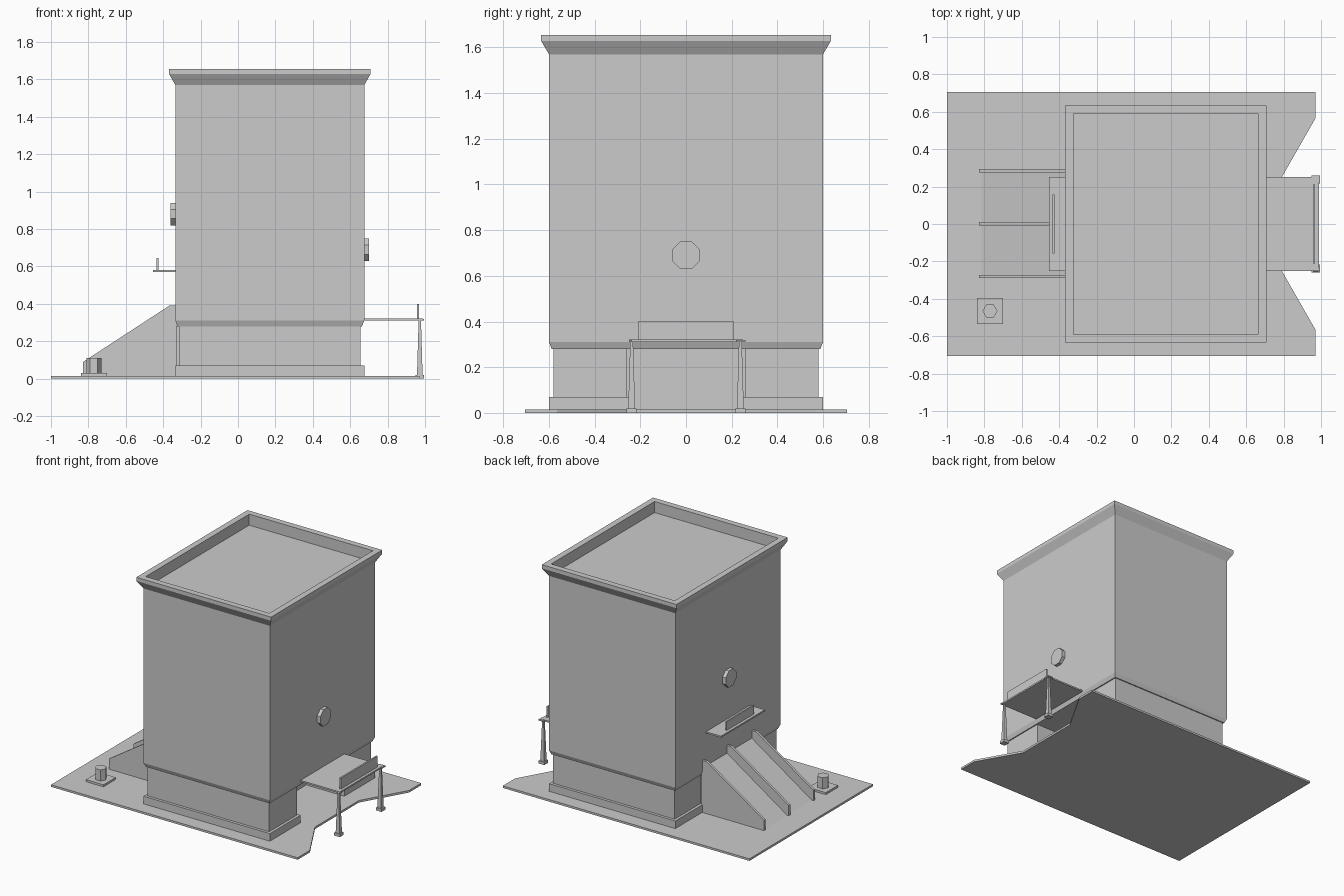
import bpy, bmesh, math
from mathutils import Matrix, Vector

if "Cube" in bpy.data.objects:
    bpy.data.objects.remove(bpy.data.objects["Cube"])


def make_object(name, bm):
    bmesh.ops.recalc_face_normals(bm, faces=bm.faces)
    mesh = bpy.data.meshes.new(name)
    bm.to_mesh(mesh)
    bm.free()
    obj = bpy.data.objects.new(name, mesh)
    bpy.context.collection.objects.link(obj)
    return obj


def box(name, x, y, z):
    bm = bmesh.new()
    bmesh.ops.create_cube(bm, size=1)
    for v in bm.verts:
        v.co = Vector([(a + b) / 2 + c * (b - a) for (a, b), c in zip((x, y, z), v.co)])
    return make_object(name, bm)


def extrude(name, points, offset):
    bm = bmesh.new()
    face = bm.faces.new([bm.verts.new(p) for p in points])
    ext = bmesh.ops.extrude_face_region(bm, geom=[face])
    bmesh.ops.translate(bm, vec=offset,
                        verts=[g for g in ext["geom"] if isinstance(g, bmesh.types.BMVert)])
    return make_object(name, bm)


def rect_loft(name, rings):
    """Stack rectangles given as (half x, half y, z) around the tower axis."""
    bm = bmesh.new()
    loops = [[bm.verts.new((CX + sx * hx, sy * hy, z))
              for sx, sy in ((-1, -1), (1, -1), (1, 1), (-1, 1))] for hx, hy, z in rings]
    for a, b in zip(loops, loops[1:]):
        for i in range(4):
            j = (i + 1) % 4
            bm.faces.new((a[i], a[j], b[j], b[i]))
    bm.faces.new(loops[0])
    bm.faces.new(loops[-1])
    return make_object(name, bm)


def prism(name, sides, r1, r2, depth, matrix):
    bm = bmesh.new()
    bmesh.ops.create_cone(bm, cap_ends=True, segments=sides, radius1=r1, radius2=r2,
                          depth=depth, matrix=matrix)
    return make_object(name, bm)


CX = 0.17  # tower axis
G = 0.015  # slab top

# Ground slab with a trapezoid notch
half = [(0.79, 0.25), (0.97, 0.565), (0.97, 0.705), (-1, 0.705)]
outline = half + [(x, -y) for x, y in reversed(half)]
extrude("ground_slab", [(x, y, 0) for x, y in outline], (0, 0, G))

# Base: plinth and wall, each with a bay open under the platform
BAY = 0.37
for name, hx, hy, gap, z in (("plinth", 0.505, 0.6, 0.25, (G, 0.07)),
                             ("base_wall", 0.485, 0.58, 0.26, (0.07, 0.29))):
    x0, x1 = CX - hx, CX + hx
    side = [(x0, hy), (x1, hy), (x1, gap), (BAY, gap)]
    shape = side + [(x, -y) for x, y in reversed(side)]
    extrude(name, [(x, y, z[0]) for x, y in shape], (0, 0, z[1] - z[0]))

# Tower body, flared cornice and sunken roof
rect_loft("tower_with_cornice", [
    (0.493, 0.588, 0.28), (0.505, 0.6, 0.31), (0.505, 0.6, 1.57),
    (0.538, 0.634, 1.628), (0.538, 0.634, 1.655),
    (0.494, 0.59, 1.655), (0.494, 0.59, 1.575)])

# Octagonal wall discs
for name, x, z in (("right_wall_disc", 0.687, 0.69), ("left_wall_disc", -0.347, 0.88)):
    m = (Matrix.Translation((x, 0, z)) @ Matrix.Rotation(math.pi / 2, 4, 'Y')
         @ Matrix.Rotation(math.pi / 8, 4, 'Z'))
    prism(name, 8, 0.065, 0.065, 0.026, m)

# Left ledge and right platform with upright boards
box("left_ledge", (-0.455, -0.33), (-0.25, 0.25), (0.57, 0.581))
box("left_ledge_board", (-0.435, -0.425), (-0.157, 0.157), (0.581, 0.645))
box("platform", (0.67, 0.988), (-0.25, 0.25), (0.31, 0.321))
box("platform_board", (0.957, 0.969), (-0.21, 0.21), (0.321, 0.4))

# Tapered platform posts with foot and cap
for side, s in (("front", -1), ("back", 1)):
    y = s * 0.238
    box(side + "_post_foot", (0.95, 0.995), (y - 0.022, y + 0.022), (0, 0.02))
    prism(side + "_post", 4, 0.021, 0.009, 0.29,
          Matrix.Translation((0.972, y, 0.165)) @ Matrix.Rotation(math.pi / 4, 4, 'Z'))
    box(side + "_post_cap", (0.95, 0.995), (s * 0.235 - 0.015, s * 0.248 + 0.012), (0.31, 0.319))

# Chute ramp and three fins
extrude("chute_ramp", [(-0.815, -0.28, G), (-0.315, -0.28, G), (-0.315, -0.28, 0.28),
                       (-0.335, -0.28, 0.28), (-0.335, -0.28, 0.335)], (0, 0.565, 0))
for name, y in (("front_fin", -0.29), ("middle_fin", -0.007), ("back_fin", 0.275)):
    prof = [(-0.828, G), (-0.828, 0.09), (-0.368, 0.39), (-0.33, 0.39), (-0.33, G)]
    extrude(name, [(x, y, z) for x, z in prof], (0, 0.018, 0))

# Hexagonal bollard on a square pad
box("bollard_pad", (-0.84, -0.7), (-0.535, -0.395), (G, 0.03))
prism("bollard", 6, 0.04, 0.04, 0.08,
      Matrix.Translation((-0.77, -0.465, 0.07)) @ Matrix.Rotation(math.pi / 2, 4, 'Z'))
for v in bpy.data.objects["bollard"].data.vertices:  # points along x
    dx, dy = v.co.x + 0.77, v.co.y + 0.465
    if abs(dx) < 0.005:
        bpy.data.objects["bollard"].data.transform(
            Matrix.Translation((-0.77, -0.465, 0)) @ Matrix.Rotation(math.pi / 6, 4, 'Z')
            @ Matrix.Translation((0.77, 0.465, 0)))
        break
